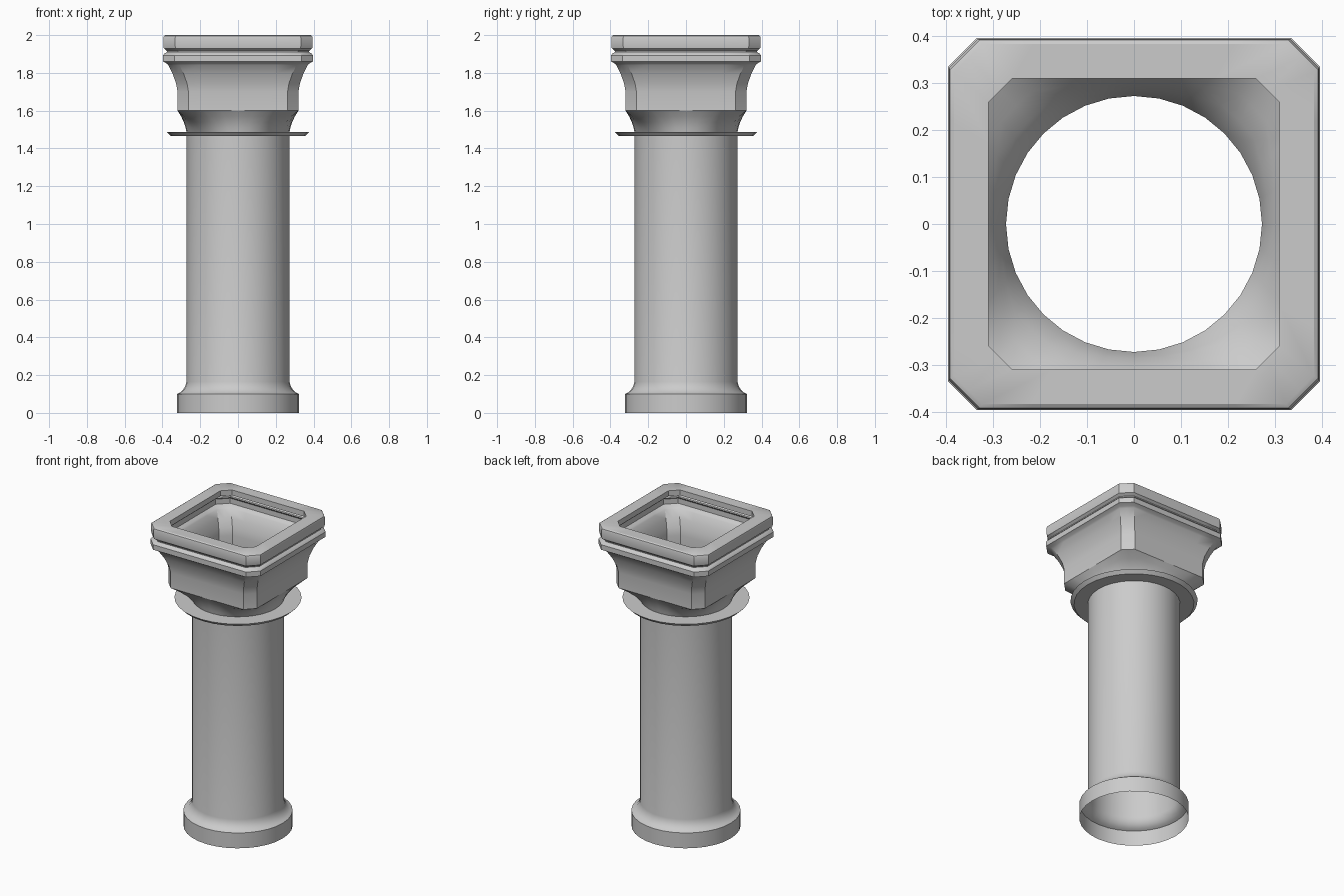
import bpy, bmesh, math
from mathutils import Vector

if "Cube" in bpy.data.objects:
    bpy.data.objects.remove(bpy.data.objects["Cube"])

N = 32  # sides of every ring


def circle(r, z):
    return [Vector((r * math.cos(2 * math.pi * i / N),
                    r * math.sin(2 * math.pi * i / N), z)) for i in range(N)]


def square(h, chamfer, z):
    """Chamfered square with N points: 7 along each side, 1 mid-chamfer."""
    pts = []
    for i in range(N):
        side, k = divmod(i + 3, 8)
        if k < 7:
            p = Vector((h, (h - chamfer) * (k - 3) / 3, z))
        else:
            p = Vector((h - chamfer / 2, h - chamfer / 2, z))
        a = side * math.pi / 2
        c, s = math.cos(a), math.sin(a)
        pts.append(Vector((c * p.x - s * p.y, s * p.x + c * p.y, z)))
    return pts


def blend(a, b, t, z):
    return [Vector((*p.lerp(q, t).xy, z)) for p, q in zip(a, b)]


def loft(name, rings):
    bm = bmesh.new()
    loops = [[bm.verts.new(p) for p in ring] for ring in rings]
    for a, b in zip(loops, loops[1:]):
        for i in range(N):
            j = (i + 1) % N
            bm.faces.new((a[i], a[j], b[j], b[i]))
    me = bpy.data.meshes.new(name)
    bm.to_mesh(me)
    bm.free()
    ob = bpy.data.objects.new(name, me)
    bpy.context.collection.objects.link(ob)
    bpy.ops.object.select_all(action='DESELECT')
    ob.select_set(True)
    bpy.context.view_layer.objects.active = ob
    bpy.ops.object.shade_smooth_by_angle(angle=math.radians(32))
    return ob


R = 0.273

# Open base ring flaring into the shaft
loft("base_and_shaft", [circle(r, z) for r, z in (
    (0.323, 0), (0.323, 0.1), (0.306, 0.108), (0.29, 0.123),
    (0.279, 0.142), (R, 0.165), (R, 1.487))])

# Thin collar disc under the capital
loft("collar", [circle(r, z) for r, z in (
    (R, 1.466), (0.355, 1.466), (0.376, 1.487), (R, 1.487))])

# Neck going from round to chamfered square
low = circle(R, 1.487)
high = square(0.32, 0.058, 1.6)
neck = [low] + [blend(low, high, t, z) for t, z in
                ((0.1, 1.51), (0.3, 1.54), (0.6, 1.57))] + [high]

# Flared capital with two mouldings and an inward top lip
cap = [square(h, c, z) for h, c, z in (
    (0.32, 0.058, 1.70), (0.328, 0.058, 1.745), (0.346, 0.058, 1.795),
    (0.37, 0.06, 1.842), (0.378, 0.06, 1.85), (0.397, 0.062, 1.86),
    (0.397, 0.062, 1.893), (0.39, 0.062, 1.902), (0.376, 0.06, 1.91),
    (0.378, 0.06, 1.918), (0.393, 0.062, 1.93), (0.395, 0.062, 1.945),
    (0.395, 0.062, 1.985), (0.392, 0.062, 1.995), (0.384, 0.06, 2.0),
    (0.31, 0.05, 2.0), (0.31, 0.05, 1.965))]
loft("capital", neck + cap)
